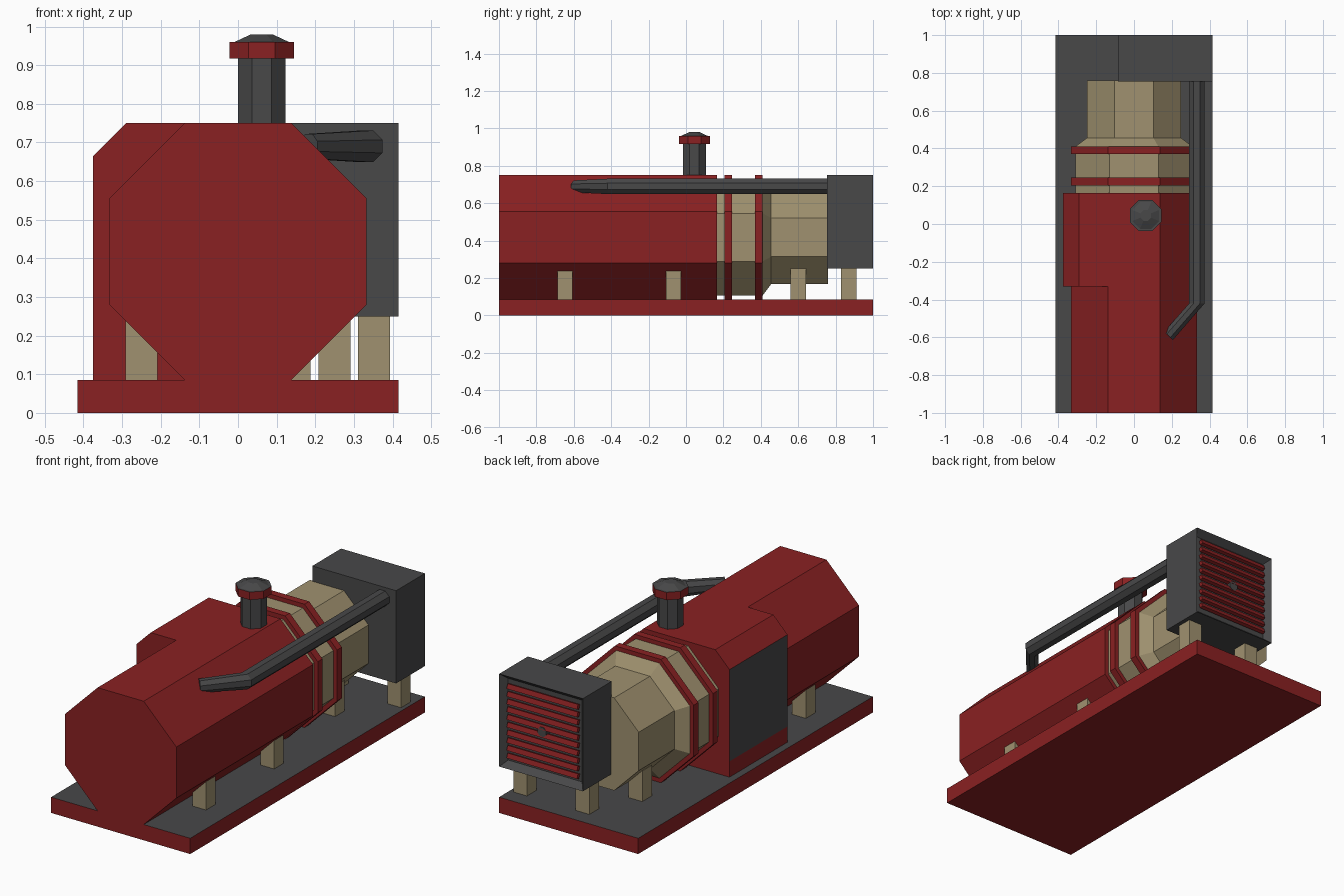
import bpy, bmesh, math
from mathutils import Matrix, Vector

if "Cube" in bpy.data.objects:
    bpy.data.objects.remove(bpy.data.objects["Cube"], do_unlink=True)


def material(name, color):
    m = bpy.data.materials.new(name)
    m.use_nodes = True
    m.diffuse_color = (*color, 1)
    bsdf = next(n for n in m.node_tree.nodes if n.type == 'BSDF_PRINCIPLED')
    bsdf.inputs["Base Color"].default_value = (*color, 1)
    return m


RED = material("dark red", (0.255, 0.015, 0.016))
GREY = material("charcoal grey", (0.065, 0.065, 0.066))
BEIGE = material("beige", (0.35, 0.285, 0.16))


def finish(name, bm, mats, rule=None):
    """Turn a bmesh into an object; faces passing the rule get the second material."""
    bmesh.ops.recalc_face_normals(bm, faces=bm.faces)
    bm.normal_update()
    if rule:
        for f in bm.faces:
            f.material_index = int(rule(f))
    mesh = bpy.data.meshes.new(name)
    bm.to_mesh(mesh)
    bm.free()
    for m in mats:
        mesh.materials.append(m)
    ob = bpy.data.objects.new(name, mesh)
    bpy.context.collection.objects.link(ob)
    return ob


def box(name, x, y, z, *mats, rule=None, tilt=0):
    """Box from (min, max) ranges, optionally tilted about x."""
    size = [b - a for a, b in (x, y, z)]
    centre = [(a + b) / 2 for a, b in (x, y, z)]
    bm = bmesh.new()
    bmesh.ops.create_cube(bm, size=1, matrix=Matrix.Translation(centre)
                          @ Matrix.Rotation(tilt, 4, 'X') @ Matrix.Diagonal((*size, 1)))
    return finish(name, bm, mats, rule)


def loft(name, rings, *mats, rule=None):
    """Skin a row of equal-sized point rings and cap both ends."""
    bm = bmesh.new()
    rows = [[bm.verts.new(p) for p in ring] for ring in rings]
    for a, b in zip(rows, rows[1:]):
        for i in range(len(a)):
            j = (i + 1) % len(a)
            bm.faces.new((a[i], a[j], b[j], b[i]))
    bm.faces.new(rows[0])
    bm.faces.new(rows[-1])
    return finish(name, bm, mats, rule)


def octagon(centre, r, u=(1, 0, 0), v=(0, 0, 1), flat=0.4142):
    """Octagon with flat sides at distance r along the axes u and v."""
    c, u, v, f = Vector(centre), Vector(u), Vector(v), flat
    corners = [(1, -f), (1, f), (f, 1), (-f, 1), (-1, f), (-1, -f), (-f, -1), (f, -1)]
    return [c + r * (a * u + b * v) for a, b in corners]


def barrel(name, stations, mat):
    """Octagonal body along y from (y, radius) stations."""
    return loft(name, [octagon((0, y, MID), r) for y, r in stations], mat)


MID = 0.4175   # height of the main axis
DECK = 0.085   # top of the base

# Base with a grey deck
box("base", (-0.415, 0.415), (-1, 1), (0, DECK), RED, GREY,
    rule=lambda f: f.normal.z > 0.5)

# Main housing and the machine body behind it
barrel("main_housing", [(-1, 0.3325), (0.165, 0.3325)], RED)
barrel("rear_body", [(0.16, 0.31), (0.4, 0.31), (0.41, 0.31), (0.455, 0.25), (0.76, 0.25)], BEIGE)
for i, y in enumerate((0.205, 0.37)):
    barrel(f"flange_{i + 1}", [(y, 0.3325), (y + 0.04, 0.3325)], RED)

# Side cabinet with chamfered shoulder and a grey door panel
profile = [(-0.375, DECK), (-0.375, 0.17), (-0.375, 0.665), (-0.29, 0.75),
           (-0.13, 0.75), (-0.13, DECK)]
loft("side_cabinet", [[(x, y, z) for x, z in profile] for y in (-0.33, 0.165)],
     RED, GREY,
     rule=lambda f: f.normal.x < -0.9 and f.calc_center_median().z > 0.3)

# Support legs in pairs: name, x centres, y centre, top
LEGS = [("front_leg", (-0.25, 0.25), -0.647, 0.24),
        ("middle_leg", (-0.25, 0.25), -0.067, 0.24),
        ("rear_leg", (-0.147, 0.147), 0.6, 0.25),
        ("radiator_leg", (-0.02, 0.352), 0.87, 0.255)]
for name, xs, y, top in LEGS:
    for side, x in zip(("right", "left"), xs):
        box(f"{name}_{side}", (x - 0.041, x + 0.041), (y - 0.041, y + 0.041),
            (DECK, top), BEIGE)

# Exhaust stack with cap
X, Y = 0.0615, 0.045


def stack(name, stations, *mats, rule=None):
    loft(name, [octagon((X, Y, z), r, v=(0, 1, 0)) for z, r in stations], *mats, rule=rule)


stack("exhaust_stack", [(0.74, 0.061), (0.925, 0.061)], GREY)
stack("exhaust_cap", [(0.918, 0.083), (0.96, 0.083)], RED, GREY,
      rule=lambda f: f.normal.z > 0.5)
stack("exhaust_dome", [(0.958, 0.075), (0.98, 0.028)], GREY)

# Coolant pipe from radiator into the housing
bend = Vector((1, -1, 0)).normalized()
loft("coolant_pipe", [octagon((0.333, 0.77, 0.69), 0.041),
                      octagon((0.333, -0.42, 0.69), 0.041),
                      octagon((0.183, -0.592, 0.69), 0.032, u=bend)], GREY)

# Radiator: case with a recessed opening in its rear face
X0, X1, Z0, Z1 = -0.085, 0.415, 0.25, 0.75
bm = bmesh.new()
bmesh.ops.create_cube(bm, size=1, matrix=Matrix.Translation(((X0 + X1) / 2, 0.8775, 0.5))
                      @ Matrix.Diagonal((X1 - X0, 0.245, Z1 - Z0, 1)))
bm.normal_update()
rear = [f for f in bm.faces if f.normal.y > 0.9]
bmesh.ops.inset_region(bm, faces=rear, thickness=0.042)
bmesh.ops.translate(bm, verts=rear[0].verts, vec=(0, -0.035, 0))
finish("radiator_case", bm, [GREY])

# Louvres across the opening
COUNT = 10
pitch = (Z1 - Z0 - 0.084) / COUNT
for i in range(COUNT):
    z = Z0 + 0.042 + (i + 0.5) * pitch
    box(f"louvre_{i + 1}", (X0 + 0.04, X1 - 0.04), (0.972, 0.99),
        (z - 0.013, z + 0.013), RED, tilt=math.radians(20))

# Fan hub behind the louvres
loft("fan_hub", [octagon((0.165, y, 0.5), 0.025) for y in (0.96, 0.993)], GREY)
